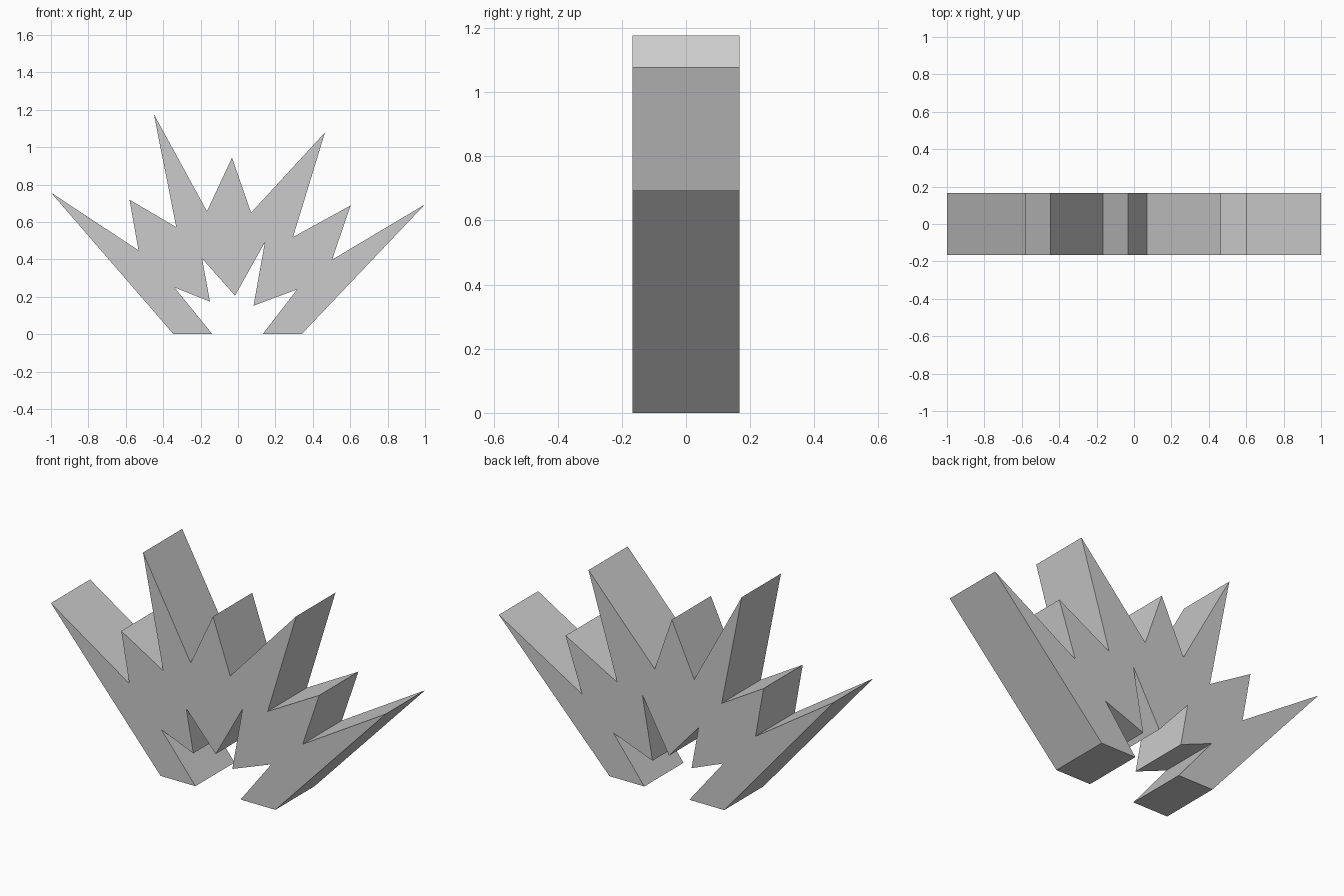
import bpy, bmesh

if "Cube" in bpy.data.objects:
    bpy.data.objects.remove(bpy.data.objects["Cube"])

HALF_DEPTH = 0.167

# Silhouette of the burst in the x-z plane, clockwise from the left foot
outer_spikes = [
    (-0.345, 0), (-1.0, 0.757), (-0.532, 0.448), (-0.58, 0.719),
    (-0.33, 0.572), (-0.45, 1.177), (-0.166, 0.657), (-0.032, 0.944),
    (0.07, 0.65), (0.465, 1.078), (0.294, 0.519), (0.602, 0.688),
    (0.503, 0.398), (1.0, 0.694), (0.34, 0),
]
inner_notches = [
    (0.132, 0), (0.316, 0.239), (0.083, 0.152), (0.144, 0.492),
    (-0.016, 0.206), (-0.192, 0.404), (-0.15, 0.174), (-0.34, 0.25),
    (-0.137, 0),
]


def extruded_profile(name, points, half_depth):
    bm = bmesh.new()
    front = bm.faces.new([bm.verts.new((x, -half_depth, z)) for x, z in points])
    ext = bmesh.ops.extrude_face_region(bm, geom=[front], use_keep_orig=True)
    moved = [v for v in ext["geom"] if isinstance(v, bmesh.types.BMVert)]
    bmesh.ops.translate(bm, verts=moved, vec=(0, 2 * half_depth, 0))
    bmesh.ops.recalc_face_normals(bm, faces=bm.faces)
    # Split the concave front and back caps cleanly
    caps = [f for f in bm.faces if len(f.verts) > 4]
    bmesh.ops.triangulate(bm, faces=caps, ngon_method='EAR_CLIP')
    mesh = bpy.data.meshes.new(name)
    bm.to_mesh(mesh)
    bm.free()
    obj = bpy.data.objects.new(name, mesh)
    bpy.context.collection.objects.link(obj)
    return obj


# Spiky burst slab standing on two feet
extruded_profile("spiky_burst", outer_spikes + inner_notches, HALF_DEPTH)
